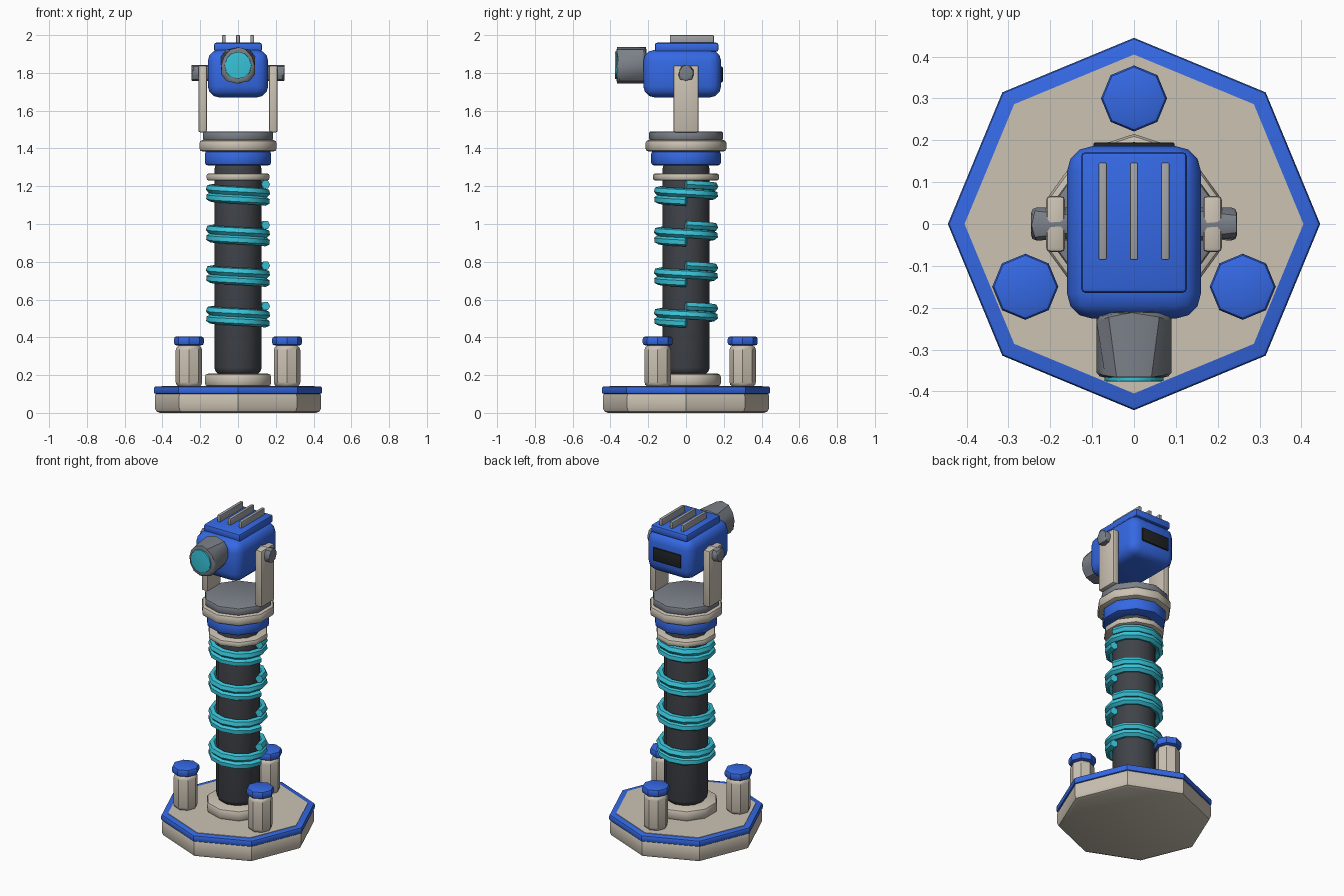
import bpy, bmesh
from math import pi, sin, cos, radians
from mathutils import Matrix

if "Cube" in bpy.data.objects:
    bpy.data.objects.remove(bpy.data.objects["Cube"])


def material(name, rgb):
    m = bpy.data.materials.new(name)
    m.diffuse_color = (*rgb, 1)
    m.use_nodes = True
    m.node_tree.nodes["Principled BSDF"].inputs["Base Color"].default_value = m.diffuse_color
    return m


BLUE = material("blue paint", (0.035, 0.14, 0.78))
BEIGE = material("beige shell", (0.60, 0.54, 0.45))
DARK = material("dark metal", (0.05, 0.055, 0.065))
BLACK = material("black vent", (0.015, 0.016, 0.018))
CYAN = material("cyan glow", (0.04, 0.56, 0.70))
GREY = material("steel", (0.20, 0.22, 0.25))
PALE = material("fin metal", (0.35, 0.36, 0.38))


def finish(name, bm, mat, bevel, segs):
    # Bevel only the sharp rims, keep low-poly side facets crisp
    if bevel:
        edges = [e for e in bm.edges if e.calc_face_angle(0) > radians(60)]
        bmesh.ops.bevel(bm, geom=edges, offset=bevel, segments=segs,
                        profile=0.5, affect='EDGES', clamp_overlap=True)
    bmesh.ops.recalc_face_normals(bm, faces=bm.faces)
    me = bpy.data.meshes.new(name)
    bm.to_mesh(me)
    bm.free()
    ob = bpy.data.objects.new(name, me)
    bpy.context.collection.objects.link(ob)
    me.materials.append(mat)
    smooth(ob)
    return ob


def smooth(ob):
    bpy.ops.object.select_all(action='DESELECT')
    ob.select_set(True)
    bpy.context.view_layer.objects.active = ob
    bpy.ops.object.shade_smooth_by_angle(angle=radians(35))


def prism(name, r, lo, hi, sides, mat, bevel=0.01, segs=2, axis='Z', at=(0, 0)):
    """Bevelled n-gon prism from lo to hi along an axis; at = other two coordinates."""
    bm = bmesh.new()
    bmesh.ops.create_cone(bm, cap_ends=True, segments=sides, radius1=r, radius2=r, depth=hi - lo)
    bmesh.ops.rotate(bm, verts=bm.verts, matrix=Matrix.Rotation(pi / 2, 3, 'Z'))
    mid = (lo + hi) / 2
    if axis == 'Z':
        m = Matrix.Translation((at[0], at[1], mid))
        if sides == 10:
            m = m @ Matrix.Rotation(pi / 2, 4, 'Z')
    elif axis == 'Y':
        m = Matrix.Translation((at[0], mid, at[1])) @ Matrix.Rotation(pi / 2, 4, 'X')
    else:
        m = Matrix.Translation((mid, at[0], at[1])) @ Matrix.Rotation(pi / 2, 4, 'Y')
    bm.transform(m)
    # Put a vertex of every 10-gon on the x axis
    return finish(name, bm, mat, bevel, segs)


def box(name, x, y, z, mat, bevel=0.01, segs=2):
    """Bevelled box given (min, max) ranges."""
    bm = bmesh.new()
    bmesh.ops.create_cube(bm, size=1)
    for v in bm.verts:
        v.co = [(a + b) / 2 + c * (b - a) for (a, b), c in zip((x, y, z), v.co)]
    return finish(name, bm, mat, bevel, segs)


# Octagonal base with blue rim and beige deck
prism("base", 0.44, 0.0, 0.115, 8, BEIGE, 0.025)
prism("base_rim", 0.445, 0.10, 0.14, 8, BLUE, 0.01)
prism("base_deck", 0.405, 0.12, 0.143, 8, BEIGE, 0)

# Three capped canisters around the column
for i in range(3):
    a = pi / 2 + i * 2 * pi / 3
    p = (0.30 * cos(a), 0.30 * sin(a))
    prism(f"canister_{i + 1}", 0.07, 0.135, 0.36, 8, BEIGE, 0.028, 3, at=p)
    prism(f"canister_cap_{i + 1}", 0.079, 0.357, 0.405, 8, BLUE, 0.013, at=p)

# Central column and its collars
prism("column", 0.125, 0.20, 1.33, 12, DARK, 0.04, 3)
prism("column_foot_collar", 0.185, 0.14, 0.208, 10, BEIGE, 0.018)
prism("column_top_collar", 0.175, 1.23, 1.268, 10, BEIGE, 0.012)
prism("neck_ring", 0.185, 1.31, 1.387, 10, BLUE, 0.016)
prism("turntable_ring", 0.215, 1.383, 1.445, 10, BEIGE, 0.018)
prism("turntable_plate", 0.196, 1.443, 1.49, 10, GREY, 0.01)

# Four separate two-turn coils, seam on the +x side
STEPS = 12
for k in range(4):
    cu = bpy.data.curves.new(f"coil_{k + 1}", 'CURVE')
    cu.dimensions = '3D'
    cu.bevel_depth = 0.024
    cu.bevel_resolution = 1
    cu.use_fill_caps = True
    sp = cu.splines.new('POLY')
    sp.points.add(STEPS * 2)
    for i, pt in enumerate(sp.points):
        t = i / STEPS
        a = 2 * pi * t
        pt.co = (0.147 * cos(a), 0.147 * sin(a), 0.565 + 0.215 * k - 0.045 * t, 1)
    ob = bpy.data.objects.new(f"coil_{k + 1}", cu)
    bpy.context.collection.objects.link(ob)
    cu.materials.append(CYAN)
    bpy.ops.object.select_all(action='DESELECT')
    ob.select_set(True)
    bpy.context.view_layer.objects.active = ob
    bpy.ops.object.convert(target='MESH')
    smooth(bpy.context.view_layer.objects.active)

# Yoke arms and pivot bolts
for side, s in (("left", -1), ("right", 1)):
    box(f"yoke_arm_{side}", sorted((s * 0.165, s * 0.21)), (-0.067, 0.067), (1.485, 1.84), BEIGE, 0.01)
    lo, hi = sorted((s * 0.14, s * 0.246))
    prism(f"pivot_bolt_{side}", 0.042, lo, hi, 10, GREY, 0.014, axis='X', at=(0, 1.80))

# Camera head, top plate, cooling fins and rear vent
box("head", (-0.16, 0.16), (-0.226, 0.186), (1.67, 1.922), BLUE, 0.06, 3)
box("head_top_plate", (-0.127, 0.127), (-0.165, 0.172), (1.912, 1.96), BLUE, 0.012)
for i, x in enumerate((-0.075, 0, 0.075)):
    box(f"cooling_fin_{i + 1}", (x - 0.01, x + 0.01), (-0.086, 0.147), (1.95, 2.0), PALE, 0.004)
box("rear_vent", (-0.097, 0.097), (0.17, 0.195), (1.75, 1.833), BLACK, 0.005)

# Lens barrel and glass
prism("lens_barrel", 0.096, -0.367, -0.21, 12, GREY, 0.025, 3, axis='Y', at=(0, 1.84))
prism("lens_glass", 0.072, -0.376, -0.34, 12, CYAN, 0.005, axis='Y', at=(0, 1.84))
